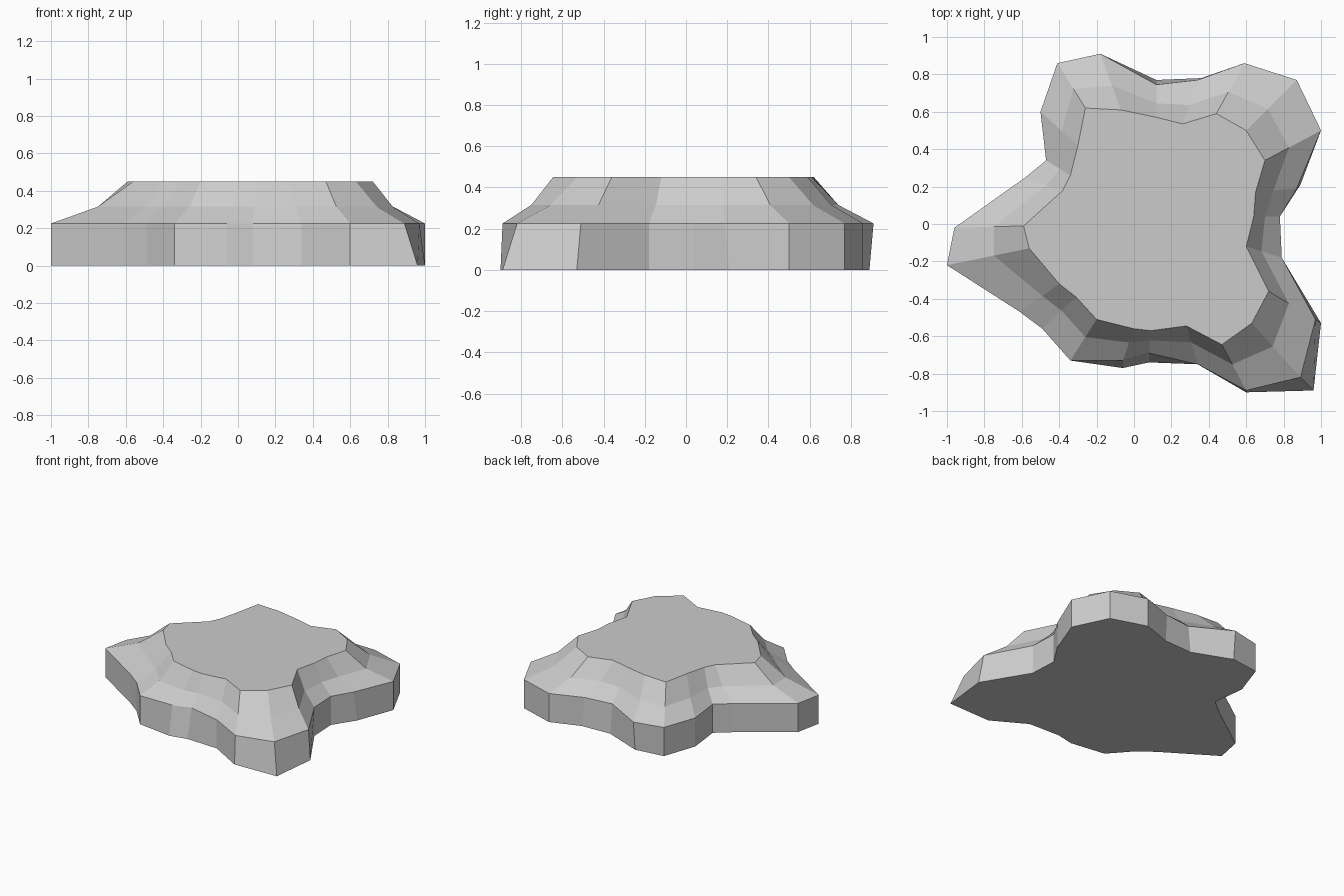
import bpy
import bmesh
from mathutils import Vector

cube = bpy.data.objects.get("Cube")
if cube:
    bpy.data.objects.remove(cube, do_unlink=True)

# Single stone colour
stone = bpy.data.materials.new("light grey stone")
stone.use_nodes = True
stone_colour = (0.6, 0.6, 0.6, 1)
stone.diffuse_color = stone_colour
stone.node_tree.nodes["Principled BSDF"].inputs["Base Color"].default_value = stone_colour

# Heights of the plateau's levels
BASE_HEIGHT, LEDGE_HEIGHT, SLOPE_HEIGHT, TOP_HEIGHT = 0, 0.225, 0.315, 0.45
SLOPE_BLEND = 0.43

# Ledge outline, counter-clockwise from the back left corner
ledge_outline = [
    (1, .5), (.87, .77), (.59, .86), (.34, .77), (.12, .745), (-.18, .91),
    (-.41, .86), (-.5, .6), (-.47, .34), (-.58, .25), (-.96, -.02), (-1, -.22),
    (-.61, -.47), (-.49, -.56), (-.34, -.73), (-.06, -.73), (.08, -.69), (.34, -.75),
    (.6, -.89), (.89, -.82), (.97, -.51), (.79, -.18), (.78, .04), (.87, .19),
]

# Rim of the flat top, matched point by point to the ledge
top_outline = [
    (.7, .34), (.6, .5), (.44, .59), (.26, .535), (.12, .57), (-.07, .61),
    (-.26, .62), (-.3, .42), (-.34, .26), (-.38, .18), (-.59, -.01), (-.56, -.13),
    (-.4, -.32), (-.31, -.39), (-.2, -.51), (0, -.56), (.09, -.57), (.28, -.545),
    (.47, -.645), (.63, -.53), (.72, -.36), (.6, -.12), (.64, .04), (.65, .17),
]

# Foot of the cliff, which leans away from the ledge in a few places
foot_changes = {
    3: (.36, .78), 4: (.12, .77), 5: (-.18, .89), 15: (-.06, -.77),
    16: (.08, -.74), 18: (.6, -.9), 19: (.96, -.89), 20: (1, -.53), 23: (.89, .21),
}
foot_outline = [foot_changes.get(i, point) for i, point in enumerate(ledge_outline)]

# Middle of the slope, between the rim and the ledge
slope_outline = [
    Vector(rim).lerp(Vector(ledge), SLOPE_BLEND)
    for rim, ledge in zip(top_outline, ledge_outline)
]


def add_ring(mesh_builder, outline, height):
    """Add one closed level of vertices."""
    return [mesh_builder.verts.new((x, y, height)) for x, y in outline]


def bridge_rings(mesh_builder, lower, upper):
    """Join two levels with a band of quads."""
    count = len(lower)
    for i in range(count):
        j = (i + 1) % count
        mesh_builder.faces.new((lower[i], lower[j], upper[j], upper[i]))


# Rock plateau: cliff, two slope bands, flat top and underside
builder = bmesh.new()
rings = [
    add_ring(builder, foot_outline, BASE_HEIGHT),
    add_ring(builder, ledge_outline, LEDGE_HEIGHT),
    add_ring(builder, slope_outline, SLOPE_HEIGHT),
    add_ring(builder, top_outline, TOP_HEIGHT),
]
for lower_ring, upper_ring in zip(rings, rings[1:]):
    bridge_rings(builder, lower_ring, upper_ring)
builder.faces.new(list(reversed(rings[0])))
builder.faces.new(rings[-1])

# Seams across the flat top
rim_ring = rings[-1]
for start, end in ((10, 22), (16, 21)):
    bmesh.ops.connect_verts(builder, verts=[rim_ring[start], rim_ring[end]])
bmesh.ops.recalc_face_normals(builder, faces=builder.faces)

mesh = bpy.data.meshes.new("rock_plateau")
builder.to_mesh(mesh)
builder.free()
mesh.materials.append(stone)
plateau = bpy.data.objects.new("rock_plateau", mesh)
bpy.context.collection.objects.link(plateau)
